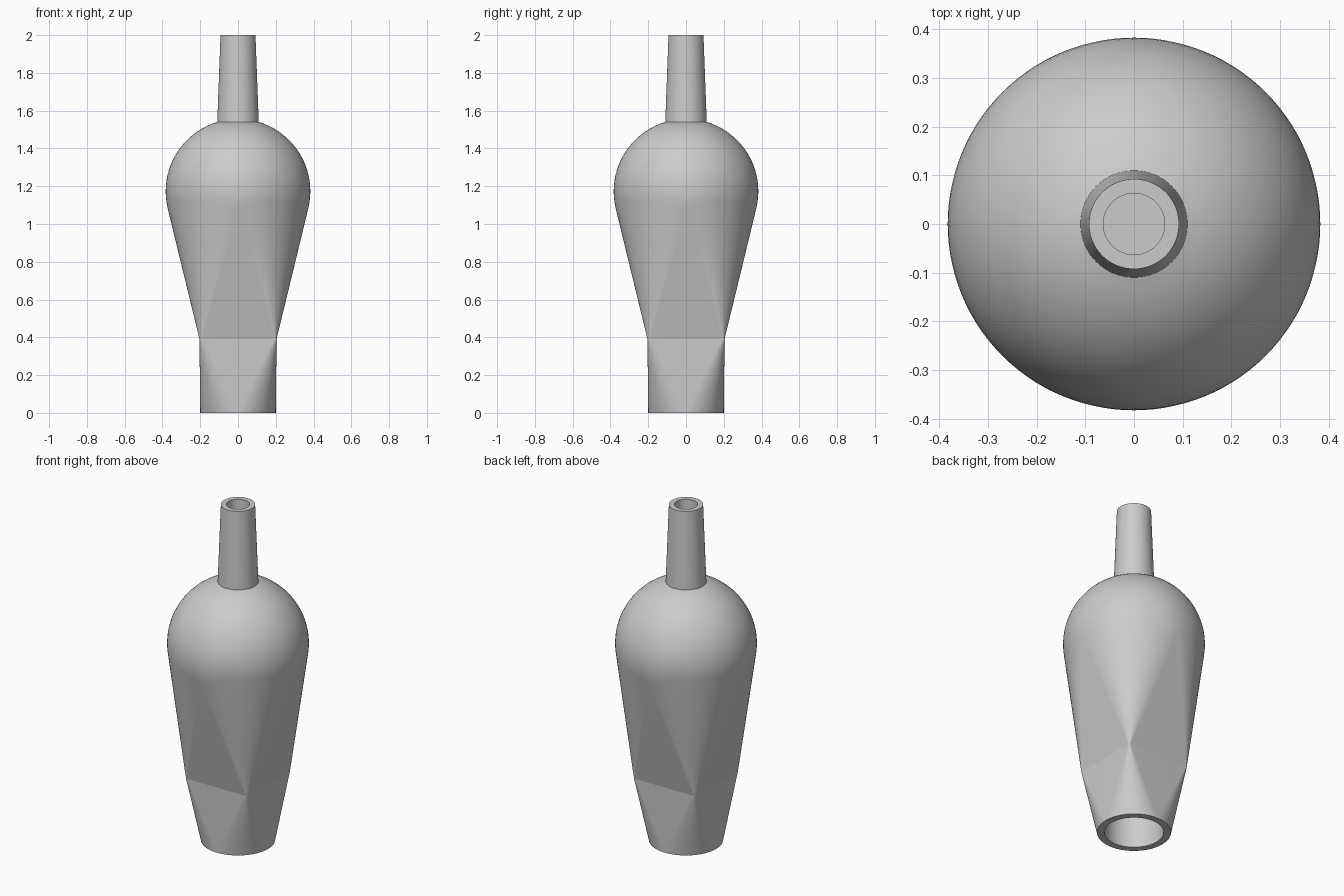
import bpy, bmesh, math

if "Cube" in bpy.data.objects:
    bpy.data.objects.remove(bpy.data.objects["Cube"])

N = 28                     # segments per quarter turn
R, CZ = 0.383, 1.173       # shoulder sphere radius and centre height
HALF, ROUND, WAIST = 0.204, 0.008, 0.39   # rounded-square waist section

# Each quarter has its own start and end point, so square sides stay flat
ANGLES = [(k, k * math.pi / 2 + j * math.pi / 2 / N)
          for k in range(4) for j in range(N + 1)]

grey = bpy.data.materials.new("plain grey")
grey.diffuse_color = (0.6, 0.6, 0.6, 1)
grey.use_nodes = True
grey.node_tree.nodes["Principled BSDF"].inputs["Base Color"].default_value = grey.diffuse_color


def circle(r, z):
    return [(r * math.cos(t), r * math.sin(t), z) for _, t in ANGLES]


def square():
    pts = []
    for k, t in ANGLES:
        mid = k * math.pi / 2 + math.pi / 4
        c = (HALF - ROUND) * math.sqrt(2)
        pts.append((c * math.cos(mid) + ROUND * math.cos(t),
                    c * math.sin(mid) + ROUND * math.sin(t), WAIST))
    return pts


def dome(f, top):
    """Sphere ring, from the line tangent to the waist (f=0) to the top (f=1)."""
    pts = []
    for (_, t), p in zip(ANGLES, square()):
        d = p[0] * math.cos(t) + p[1] * math.sin(t)
        q = WAIST - CZ
        low = math.atan2(q, d) + math.acos(R / math.hypot(d, q))
        a = low + f * (top - low)
        pts.append((R * math.cos(a) * math.cos(t),
                    R * math.cos(a) * math.sin(t), CZ + R * math.sin(a)))
    return pts


def loft(name, rings):
    bm = bmesh.new()
    rows = [[bm.verts.new(p) for p in ring] for ring in rings]
    n = len(ANGLES)
    for a, b in zip(rows, rows[1:]):
        for i in range(n):
            j = (i + 1) % n
            bm.faces.new((a[i], a[j], b[j], b[i]))
    bm.faces.new(rows[0][::-1])
    bm.faces.new(rows[-1])
    bmesh.ops.remove_doubles(bm, verts=bm.verts[:], dist=0.00005)
    bmesh.ops.recalc_face_normals(bm, faces=bm.faces[:])
    mesh = bpy.data.meshes.new(name)
    bm.to_mesh(mesh)
    bm.free()
    mesh.materials.append(grey)
    ob = bpy.data.objects.new(name, mesh)
    bpy.context.collection.objects.link(ob)
    bpy.ops.object.select_all(action='DESELECT')
    ob.select_set(True)
    bpy.context.view_layer.objects.active = ob
    bpy.ops.object.shade_smooth_by_angle(angle=math.radians(11))
    return ob


# Body: blind bore, round foot, square waist, tangent flare and domed shoulder
top = math.acos(0.108 / R)
loft("body", [circle(0.16, 0.8), circle(0.16, 0), circle(0.2, 0), square()]
     + [dome(i / 20, top) for i in range(21)])

# Neck: tapered tube with a blind hole
loft("neck", [circle(0.11, 1.535), circle(0.0925, 2.0),
              circle(0.063, 2.0), circle(0.063, 1.545)])
